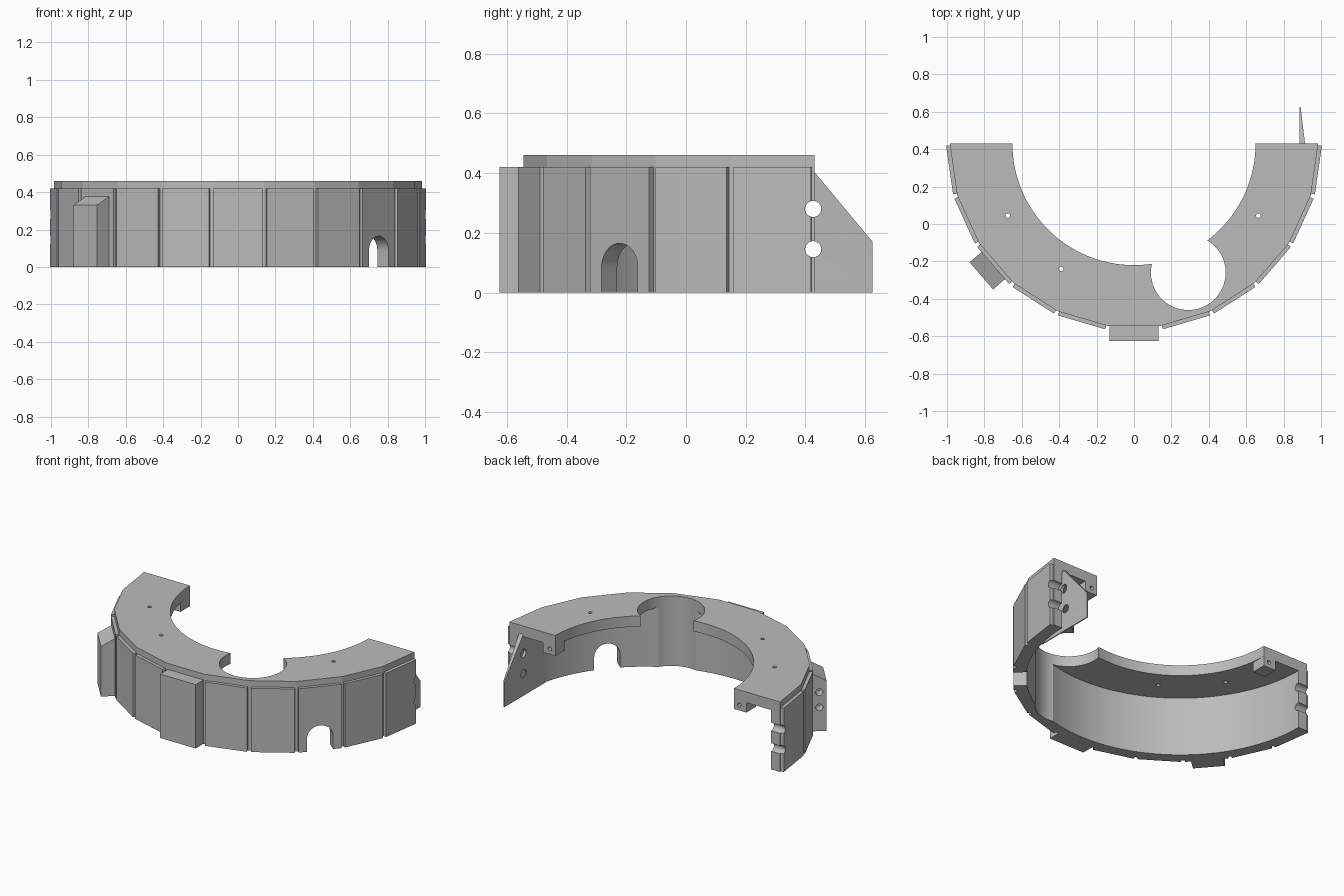
import bpy, bmesh
from math import pi, cos, sin, radians
from mathutils import Matrix, Vector

cube = bpy.data.objects.get("Cube")
if cube:
    bpy.data.objects.remove(cube, do_unlink=True)

mat = bpy.data.materials.new("plain grey")
mat.use_nodes = True
GREY = (0.5, 0.5, 0.5, 1)
mat.diffuse_color = GREY
mat.node_tree.nodes["Principled BSDF"].inputs["Base Color"].default_value = GREY

SIDES = 22
STEP = 2 * pi / SIDES
R = 0.985
APO = R * cos(STEP / 2)
CY = 0.43
TOP, PANEL_TOP, PLATE_UNDER = 0.46, 0.42, 0.39
CENTRE = Matrix.Translation((0, CY, 0))
RADIAL = Matrix.Rotation(pi / 2, 4, 'X')           # profile in x-z, extruded along -y
ALONG_X = Matrix(((0, 0, 1, 0), (1, 0, 0, 0), (0, 1, 0, 0), (0, 0, 0, 1)))  # profile in y-z


def side(k):
    """Frame of wall side k: -y points outward, x runs along the side."""
    return CENTRE @ Matrix.Rotation(k * STEP, 4, 'Z')


def prism(name, pts, lo, hi, matrix=Matrix()):
    bm = bmesh.new()
    face = bm.faces.new([bm.verts.new((x, y, lo)) for x, y in pts])
    ext = bmesh.ops.extrude_face_region(bm, geom=[face])
    new = [v for v in ext["geom"] if isinstance(v, bmesh.types.BMVert)]
    bmesh.ops.translate(bm, verts=new, vec=(0, 0, hi - lo))
    bm.transform(matrix)
    bmesh.ops.recalc_face_normals(bm, faces=bm.faces)
    me = bpy.data.meshes.new(name)
    bm.to_mesh(me)
    bm.free()
    me.materials.append(mat)
    ob = bpy.data.objects.new(name, me)
    bpy.context.collection.objects.link(ob)
    return ob


def rect(x0, x1, y0, y1):
    return [(x0, y0), (x1, y0), (x1, y1), (x0, y1)]


def circle(x, y, r, n=32):
    return [(x + r * cos(2 * pi * i / n), y + r * sin(2 * pi * i / n)) for i in range(n)]


def cut(targets, pts, lo, hi, matrix=Matrix()):
    """Subtract a prism from each target."""
    tool = prism("cutter", pts, lo, hi, matrix)
    tool.hide_render = True
    for ob in targets:
        mod = ob.modifiers.new("cut", 'BOOLEAN')
        mod.operation = 'DIFFERENCE'
        mod.solver = 'EXACT'
        mod.object = tool
        bpy.context.view_layer.objects.active = ob
        bpy.ops.object.modifier_apply(modifier=mod.name)
    bpy.data.objects.remove(tool, do_unlink=True)


# Half-ring body: faceted outside, round hollow inside, plate on top
outline = [(R * cos(pi + i * STEP), CY + R * sin(pi + i * STEP)) for i in range(SIDES // 2 + 1)]
body = prism("ring_body", outline, 0, TOP)
cut([body], circle(0, CY, 0.92, 128), -0.1, PLATE_UNDER)
cut([body], circle(0, CY, 0.65, 128), -0.2, 0.6)
cut([body], circle(0.29, -0.26, 0.2, 64), -0.3, 0.7)
for x, y in ((-0.675, 0.045), (0.665, 0.045), (-0.39, -0.24)):
    cut([body], circle(x, y, 0.012), 0.3, 0.6)

# Wall panels
panels = {}
for k in range(-5, 6):
    if k:
        panels[k] = prism(f"wall_panel_{k + 6}", rect(-0.131, 0.131, -APO - 0.021, -APO),
                          0, PANEL_TOP, side(k))

# Front block and sloped side block
front_block = prism("front_block", rect(-0.13, 0.13, -0.625, -0.545), 0, PANEL_TOP)
slope = [(-0.99, 0), (-1.08, 0), (-1.08, 0.33), (-0.99, 0.38)]
side_block = prism("side_block", slope, -0.096, 0.096, side(-3) @ ALONG_X)
for z in (0.155, 0.255):
    cut([side_block], circle(-1.037, z, 0.022), -0.2, -0.03, side(-3) @ ALONG_X)

# Drain holes and arched doorway
for k in (-2, 2):
    cut([body, panels[k]], circle(0, 0.085, 0.02), 0.8, 1.1, side(k) @ RADIAL)
arch = [(0.08, -0.1)] + [(0.08 * cos(i * pi / 24), 0.085 + 0.08 * sin(i * pi / 24))
                         for i in range(25)] + [(-0.08, -0.1)]
cut([body, panels[3]], arch, 0.8, 1.1, side(3) @ RADIAL)

# Tapered joining fin
fin = prism("joining_fin", [(0.2, 0), (0.625, 0), (0.625, 0.17), (0.425, 0.41),
                            (0.425, 0.39), (0.2, 0.39)], 0.884, 0.915, ALONG_X)
for v in fin.data.vertices:
    if v.co.y > 0.6 and v.co.x > 0.9:
        v.co.x = 0.891
    elif v.co.y < 0.3 and v.co.x > 0.9:
        v.co.x = 0.89

# Pin holes across both ends
for z in (0.145, 0.28):
    cut([body, panels[-5], panels[5], fin], circle(0.426, z, 0.027), -1.2, 1.2, ALONG_X)

# Lugs under the plate ends
lugs = []
for s, label in ((1, "left"), (-1, "right")):
    xs = sorted((s * 0.65, s * 0.74))
    lug = prism(f"{label}_end_lug", rect(xs[0], xs[1], 0.33, CY), 0.325, PLATE_UNDER)
    cut([lug], circle(s * 0.69, 0.362, 0.013), -0.6, -0.2, RADIAL)
    lugs.append(lug)

# Smooth the round surfaces, keep facets sharp
for ob in [body, fin, side_block, *lugs, *panels.values()]:
    bpy.ops.object.select_all(action='DESELECT')
    ob.select_set(True)
    bpy.context.view_layer.objects.active = ob
    bpy.ops.object.shade_smooth_by_angle(angle=radians(14))
